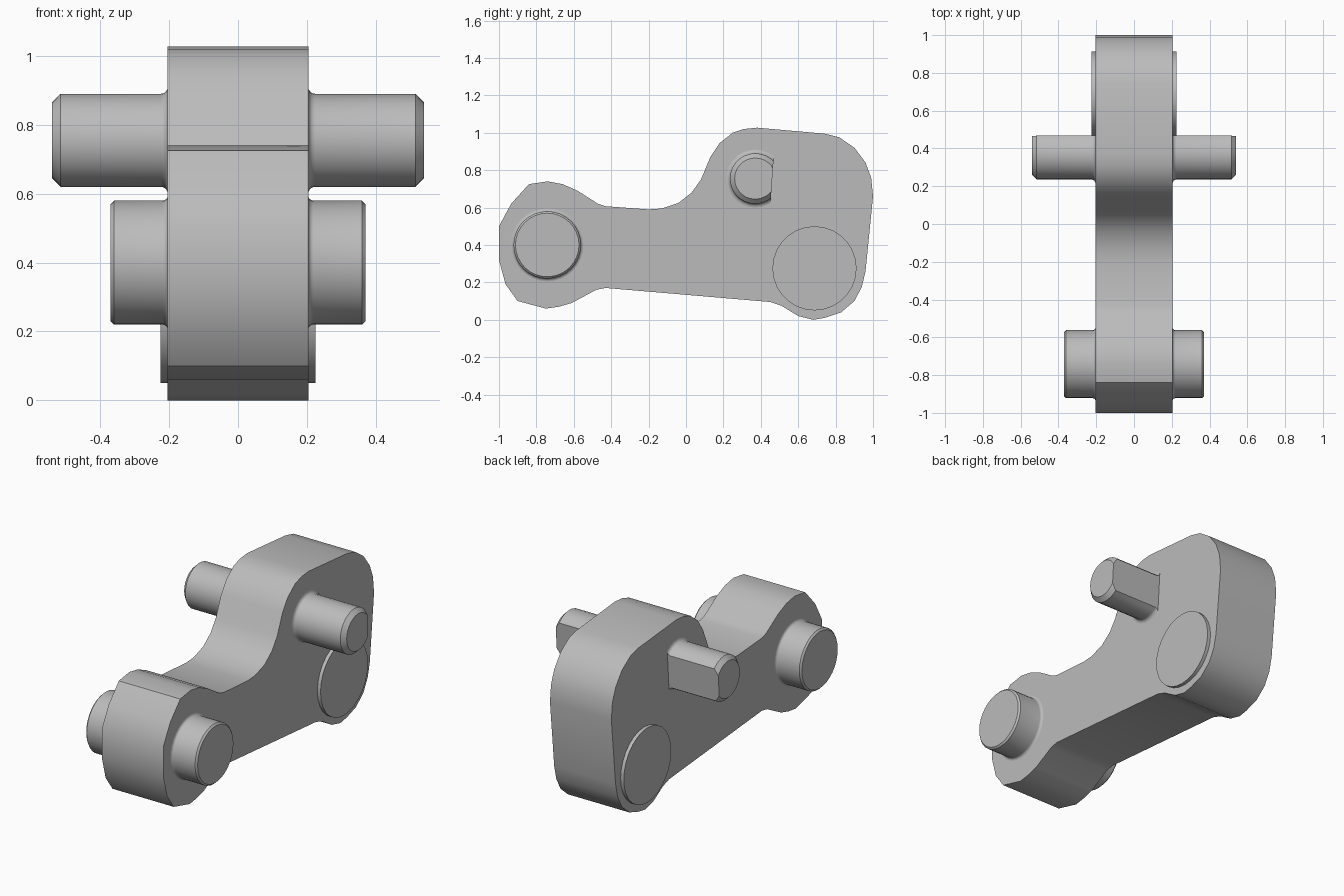
import bpy, bmesh, math
from mathutils import Vector

cube = bpy.data.objects.get("Cube")
if cube:
    bpy.data.objects.remove(cube, do_unlink=True)

# The single plain metal colour
GREY = (0.5, 0.5, 0.5, 1)
metal = bpy.data.materials.new("grey_metal")
metal.use_nodes = True
metal.diffuse_color = GREY
metal.node_tree.nodes["Principled BSDF"].inputs["Base Color"].default_value = GREY

HALF = 0.204  # half thickness of the arm


def finish(name, bm, mirrored=False):
    """Turn a bmesh into a smooth-shaded object, optionally mirrored across x."""
    bmesh.ops.recalc_face_normals(bm, faces=bm.faces[:])
    mesh = bpy.data.meshes.new(name)
    bm.to_mesh(mesh)
    bm.free()
    mesh.materials.append(metal)
    obj = bpy.data.objects.new(name, mesh)
    bpy.context.collection.objects.link(obj)
    bpy.ops.object.select_all(action='DESELECT')
    obj.select_set(True)
    bpy.context.view_layer.objects.active = obj
    bpy.ops.object.shade_smooth_by_angle(angle=math.radians(30))
    if mirrored:
        obj.modifiers.new("Mirror", 'MIRROR').use_axis = (True, False, False)
    return obj


def lathe(profile, y, z, sides):
    """Spin (x, radius) pairs about an axis parallel to x, with capped ends."""
    bm = bmesh.new()
    rings = []
    for x, r in profile:
        angles = [math.tau * i / sides for i in range(sides)]
        rings.append([bm.verts.new((x, y + r * math.cos(a), z + r * math.sin(a)))
                      for a in angles])
    for low, high in zip(rings, rings[1:]):
        for i in range(sides):
            j = (i + 1) % sides
            bm.faces.new((low[i], low[j], high[j], high[i]))
    bm.faces.new(rings[0])
    bm.faces.new(rings[-1])
    return bm


def pin_profile(radius, tip, fillet, chamfer, steps=4):
    """Pin half-section: root fillet at the arm, straight shaft, chamfered tip."""
    points = [(HALF - 0.02, radius + fillet)]
    for i in range(steps + 1):
        a = math.pi / 2 * i / steps
        points.append((HALF + fillet * (1 - math.cos(a)),
                       radius + fillet * (1 - math.sin(a))))
    return points + [(tip - chamfer, radius), (tip, radius - chamfer)]


# Arm: side outline (y, z) extruded across the thickness
outline = [
    # front hub, upper side
    (-1, .32), (-1, .5), (-.935, .62), (-.84, .725), (-.74, .74), (-.66, .725),
    (-.58, .69), (-.47, .62), (-.43, .607),
    # waist and rise to the rear block
    (-.2, .59), (-.13, .595), (-.04, .625), (.03, .68), (.08, .75), (.13, .87),
    (.18, .945), (.25, 1), (.31, 1.02), (.38, 1.027),
    # rear block
    (.74, .995), (.82, .975), (.9, .92), (.96, .84), (.99, .76), (1, .66),
    (.96, .26), (.94, .175), (.9, .1), (.83, .04), (.74, .01), (.68, 0),
    (.6, .02), (.51, .075), (.45, .095),
    # underside and front hub, lower side
    (-.43, .17), (-.48, .16), (-.61, .09), (-.68, .07), (-.75, .06),
    (-.9, .1), (-.965, .19),
]
bm = bmesh.new()
side = bm.faces.new([bm.verts.new((-HALF, y, z)) for y, z in outline])
moved = bmesh.ops.extrude_face_region(bm, geom=[side], use_keep_orig=True)["geom"]
bmesh.ops.translate(bm, vec=(2 * HALF, 0, 0),
                    verts=[g for g in moved if isinstance(g, bmesh.types.BMVert)])
finish("arm", bm)

# Front pins through the hub
finish("front_pins", lathe(pin_profile(.18, .37, .015, .01), -.742, .4, 32), True)

# Low round bosses on the rear block
finish("rear_bosses", lathe([(HALF - .02, .225), (.225, .225)], .687, .275, 28), True)

# Upper pins, cut to a D section by a flat on the rear side
bm = lathe(pin_profile(.135, .54, .02, .025), .37, .755, 28)
cut = bmesh.ops.bisect_plane(bm, geom=bm.verts[:] + bm.edges[:] + bm.faces[:],
                             plane_co=Vector((0, .461, .755)),
                             plane_no=Vector((0, 1, -.07)), clear_outer=True)
rim = [g for g in cut["geom_cut"] if isinstance(g, bmesh.types.BMEdge)]
bmesh.ops.contextual_create(bm, geom=rim)
finish("upper_pins", bm, True)
